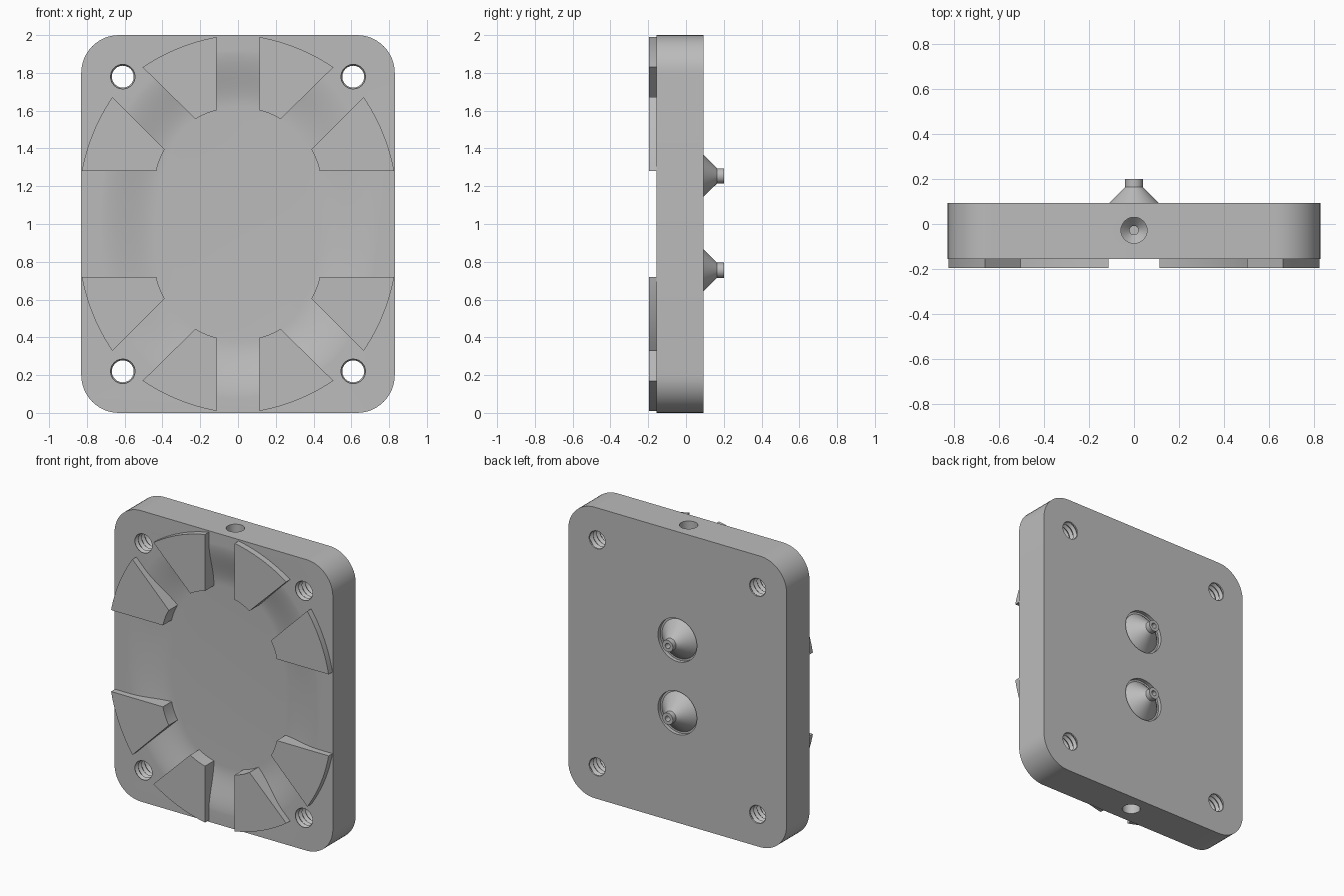
import bpy, bmesh, math
from mathutils import Matrix, Vector

if "Cube" in bpy.data.objects:
    bpy.data.objects.remove(bpy.data.objects["Cube"], do_unlink=True)

grey = bpy.data.materials.new("plain grey")
grey.use_nodes = True
grey.diffuse_color = (0.5, 0.5, 0.5, 1)
grey.node_tree.nodes["Principled BSDF"].inputs["Base Color"].default_value = (0.5, 0.5, 0.5, 1)

FRONT, BACK, FLOOR, TOOTH = -0.155, 0.093, -0.10, -0.197


def loft(name, rings, cap=True, loop=False):
    """Skin a list of equal-length rings of points into a closed solid."""
    bm = bmesh.new()
    rows = [[bm.verts.new(p) for p in ring] for ring in rings]
    n = len(rows[0])
    pairs = list(zip(rows, rows[1:])) + ([(rows[-1], rows[0])] if loop else [])
    for a, b in pairs:
        for i in range(n):
            j = (i + 1) % n
            bm.faces.new((a[i], a[j], b[j], b[i]))
    if cap and not loop:
        bm.faces.new(rows[0])
        bm.faces.new(rows[-1])
    bmesh.ops.recalc_face_normals(bm, faces=bm.faces)
    mesh = bpy.data.meshes.new(name)
    bm.to_mesh(mesh)
    bm.free()
    mesh.materials.append(grey)
    ob = bpy.data.objects.new(name, mesh)
    bpy.context.collection.objects.link(ob)
    return ob


def lathe(name, profile, place, sides=32, loop=False):
    """Spin (radius, height) pairs about local z, then place."""
    rings = [[place @ Vector((r * math.cos(math.tau * i / sides),
                              r * math.sin(math.tau * i / sides), h))
              for i in range(sides)] for r, h in profile]
    return loft(name, rings, loop=loop)


def along_y(x, z):
    return Matrix.Translation((x, 0, z)) @ Matrix.Rotation(-math.pi / 2, 4, 'X')


def prism(name, outline, y0, y1):
    return loft(name, [[(x, y, z) for x, z in outline] for y in (y0, y1)])


def cut(target, cutter):
    cutter.hide_render = True
    mod = target.modifiers.new("cut", 'BOOLEAN')
    mod.operation, mod.solver, mod.object = 'DIFFERENCE', 'EXACT', cutter
    bpy.context.view_layer.objects.active = target
    bpy.ops.object.modifier_apply(modifier=mod.name)
    bpy.data.objects.remove(cutter, do_unlink=True)


def smooth(ob, angle):
    bpy.ops.object.select_all(action='DESELECT')
    ob.select_set(True)
    bpy.context.view_layer.objects.active = ob
    bpy.ops.object.shade_smooth_by_angle(angle=math.radians(angle))


# Rounded plate
R, W = 0.2, 0.83
outline = []
for k, (sx, sz) in enumerate([(1, 1), (-1, 1), (-1, -1), (1, -1)]):
    for i in range(13):
        a = math.pi / 2 * (k + i / 12)
        outline.append((sx * (W - R) + R * math.cos(a), 1 + sz * (1 - R) + R * math.sin(a)))
plate = prism("plate", outline, FRONT, BACK)


# Shallow dish in the front
def oval(a, b, y, n=96, power=2.3):
    pts = []
    for i in range(n):
        t = math.tau * i / n
        c, s = math.cos(t), math.sin(t)
        pts.append((a * math.copysign(abs(c) ** (2 / power), c), y,
                    1 + b * math.copysign(abs(s) ** (2 / power), s)))
    return pts


rings = []
STEPS = 12
for i in range(STEPS + 1):
    t = i / STEPS
    rise = t * t * (3 - 2 * t)
    rings.append(oval(0.43 + 0.31 * t, 0.62 + 0.31 * t,
                      FLOOR + (FRONT - 0.0005 - FLOOR) * rise))
rings.append(oval(0.74, 0.93, FRONT - 0.1))
cut(plate, loft("dish_cutter", rings))

# Threaded corner holes
PITCH = 0.036
thread = [(0.058, -0.24)]
for i in range(10):
    h = -0.2 + i * PITCH
    thread += [(0.058, h), (0.072, h + PITCH / 2)]
thread += [(0.058, 0.17), (0.058, 0.2)]
for x in (-0.61, 0.61):
    for z in (0.22, 1.78):
        cut(plate, lathe("hole_cutter", thread, along_y(x, z), 24))

# Ports in the top and bottom edges
for z, turn in ((2, math.pi), (0, 0)):
    place = Matrix.Translation((0, -0.028, z)) @ Matrix.Rotation(turn, 4, 'X')
    cut(plate, lathe("port_cutter",
                     [(0.058, -0.05), (0.058, 0.14), (0.02, 0.18), (0.02, 0.3)], place))

# Recesses and conical nozzles on the back
for label, z in (("lower", 0.755), ("upper", 1.255)):
    cut(plate, lathe("recess_cutter", [(0.148, 0.068), (0.148, 0.2)], along_y(0, z), 40))
    nozzle = lathe(label + "_nozzle",
                   [(0.135, 0.06), (0.135, 0.068), (0.04, 0.165), (0.04, 0.2),
                    (0.018, 0.2), (0.018, 0.06)],
                   along_y(0, z), 40, loop=True)
    smooth(nozzle, 30)

smooth(plate, 25)


# Raised teeth around the dish, mirrored into all four quarters
def arc(p, q, bulge, n=12):
    p, q = Vector(p), Vector(q)
    d = (q - p).normalized()
    side = Vector((-d.y, d.x))
    if side.dot(p + q) < 0:
        side = -side
    return [p.lerp(q, i / n) + side * bulge * 4 * (i / n) * (1 - i / n) for i in range(n + 1)]


TEETH = {
    "end_tooth": ((0.113, 0.99), (0.505, 0.83), (0.225, 0.555), (0.113, 0.602)),
    "side_tooth": ((0.665, 0.672), (0.827, 0.28), (0.433, 0.28), (0.388, 0.395)),
}
for name, (a, b, c, d) in TEETH.items():
    shape = arc(a, b, 0.022) + arc(c, d, 0.005)
    for sx, xname in ((1, "left"), (-1, "right")):
        for sz, zname in ((1, "upper"), (-1, "lower")):
            tooth = prism(f"{zname}_{xname}_{name}",
                          [(sx * p.x, 1 + sz * p.y) for p in shape], TOOTH, FLOOR + 0.01)
            smooth(tooth, 20)
